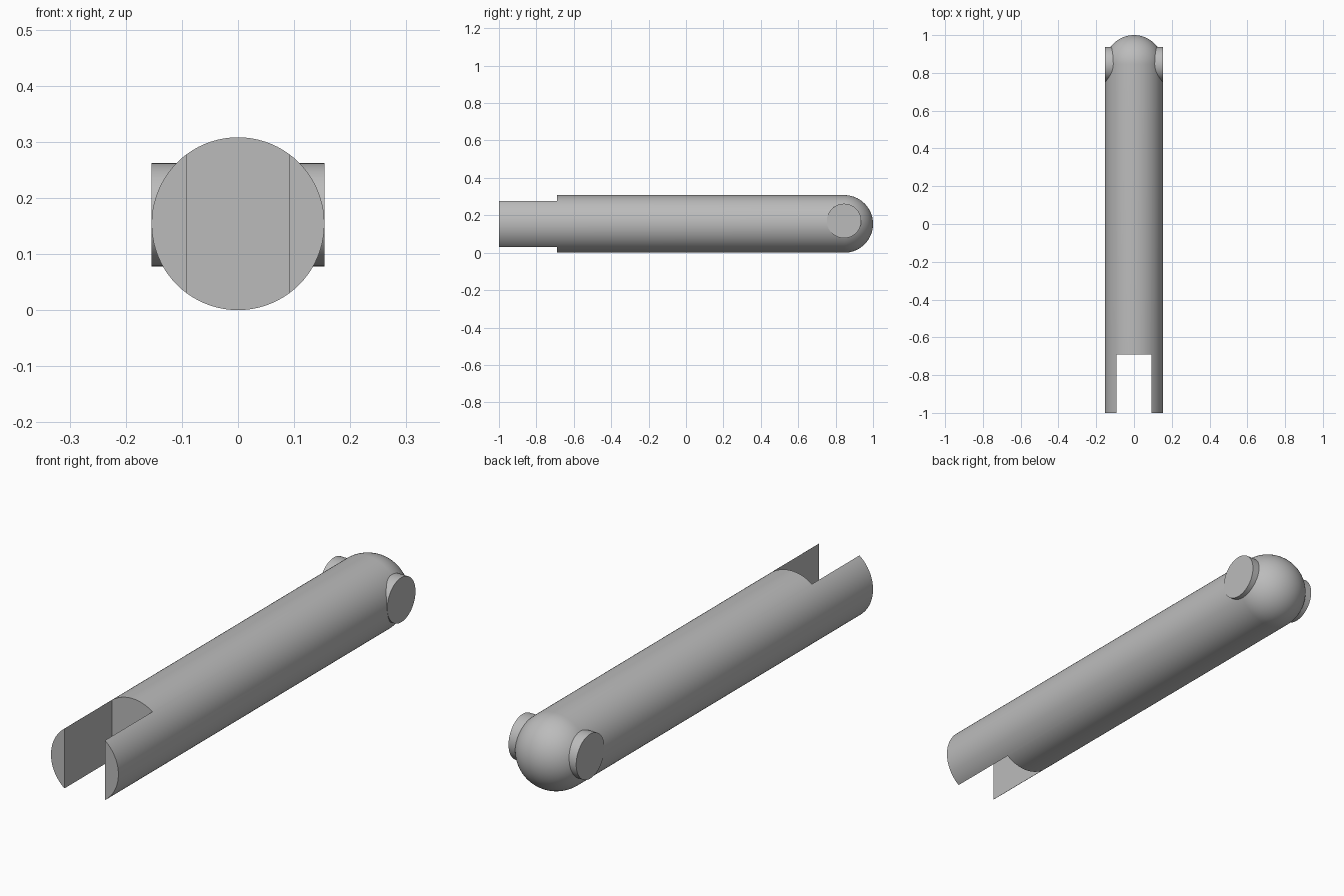
import bpy, bmesh, math
from mathutils import Matrix, Vector

cube = bpy.data.objects.get("Cube")
if cube:
    bpy.data.objects.remove(cube, do_unlink=True)

R = 0.154          # rod radius, also the height of its axis
DOME_Y = 1 - R     # where the rounded end starts
SLOT_HALF, SLOT_END = 0.092, -0.69

grey = bpy.data.materials.new("plain grey")
grey.use_nodes = True
grey.diffuse_color = (0.5, 0.5, 0.5, 1)
grey.node_tree.nodes["Principled BSDF"].inputs["Base Color"].default_value = grey.diffuse_color


def make_object(name, bm):
    bmesh.ops.recalc_face_normals(bm, faces=bm.faces)
    mesh = bpy.data.meshes.new(name)
    bm.to_mesh(mesh)
    bm.free()
    mesh.materials.append(grey)
    obj = bpy.data.objects.new(name, mesh)
    bpy.context.collection.objects.link(obj)
    return obj


def select_only(obj):
    bpy.ops.object.select_all(action='DESELECT')
    obj.select_set(True)
    bpy.context.view_layer.objects.active = obj


# Rod with a hemispherical back end, lathed around the y axis
bm = bmesh.new()
profile = [(0, -1), (R, -1)]
steps = 20
for i in range(steps + 1):
    a = math.pi / 2 * i / steps
    profile.append((R * math.cos(a), DOME_Y + R * math.sin(a)))
verts = [bm.verts.new((r, y, R)) for r, y in profile]
edges = [bm.edges.new(pair) for pair in zip(verts, verts[1:])]
bmesh.ops.spin(bm, geom=verts + edges, cent=(0, 0, R), axis=(0, 1, 0),
               angle=math.tau, steps=80, use_duplicate=False)
bmesh.ops.remove_doubles(bm, verts=bm.verts, dist=0.0001)
rod = make_object("rod", bm)

# Open slot through the front end, leaving two fork prongs
bm = bmesh.new()
bmesh.ops.create_cube(bm, size=1)
bmesh.ops.scale(bm, vec=(2 * SLOT_HALF, 1, 1), verts=bm.verts)
bmesh.ops.translate(bm, vec=(0, SLOT_END - 0.5, R), verts=bm.verts)
cutter = make_object("slot_cutter", bm)
cutter.hide_render = True

select_only(rod)
cut = rod.modifiers.new("slot", 'BOOLEAN')
cut.operation = 'DIFFERENCE'
cut.solver = 'EXACT'
cut.object = cutter
bpy.ops.object.modifier_apply(modifier=cut.name)
bpy.data.objects.remove(cutter, do_unlink=True)

# Pivot pegs on both sides of the rounded end
pegs = []
for side, name in ((1, "left_pivot_peg"), (-1, "right_pivot_peg")):
    bm = bmesh.new()
    bmesh.ops.create_cone(bm, cap_ends=True, segments=64, radius1=0.092,
                          radius2=0.092, depth=0.1)
    place = Matrix.Translation(Vector((side * (R - 0.0495), 0.845, 0.17)))
    bmesh.ops.transform(bm, matrix=place @ Matrix.Rotation(math.pi / 2, 4, 'Y'),
                        verts=bm.verts)
    pegs.append(make_object(name, bm))

for obj in [rod] + pegs:
    select_only(obj)
    bpy.ops.object.shade_smooth_by_angle(angle=math.radians(30))
